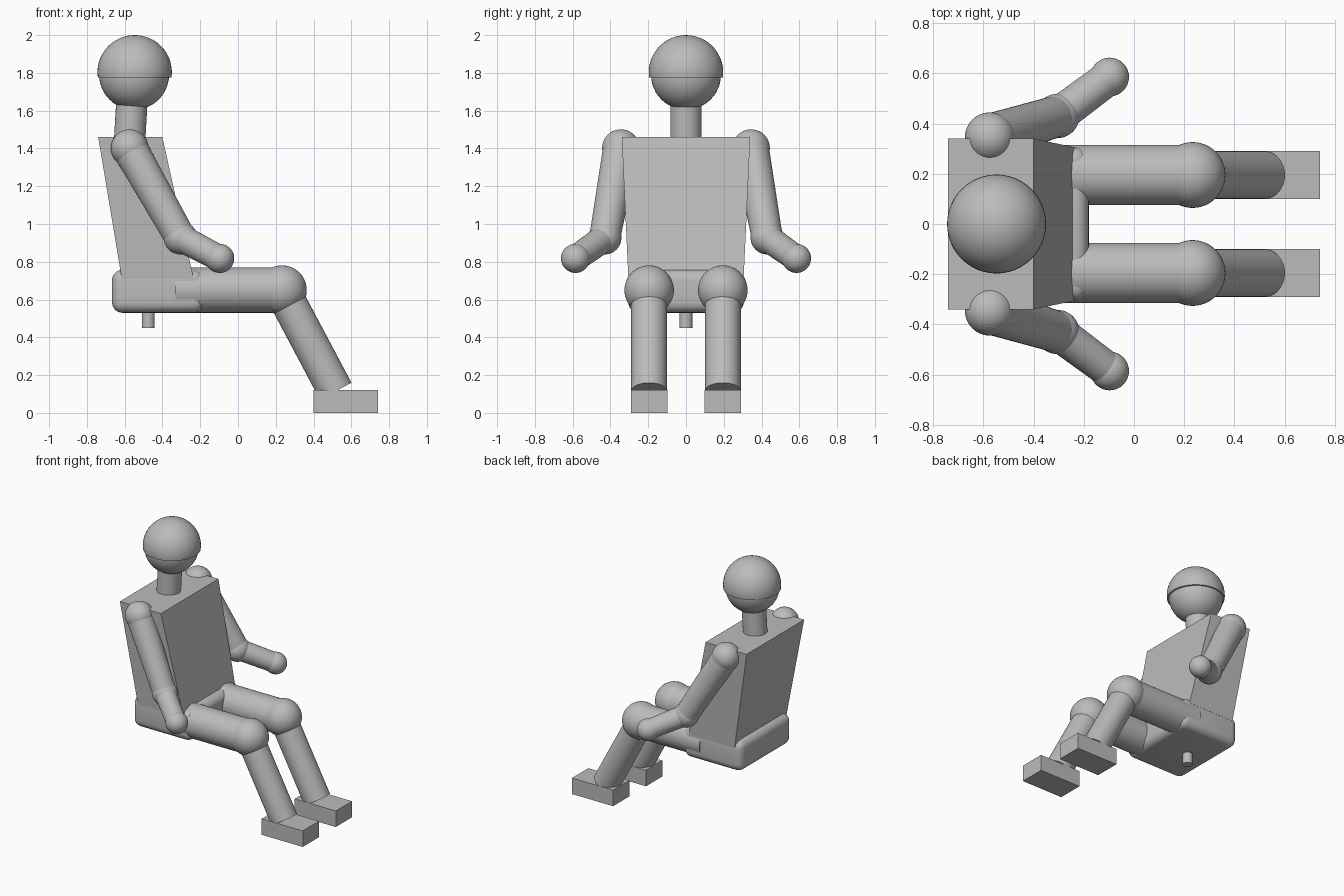
import bpy, bmesh, math
from mathutils import Vector, Matrix

cube = bpy.data.objects.get("Cube")
if cube:
    bpy.data.objects.remove(cube, do_unlink=True)

grey = bpy.data.materials.new("plain grey")
grey.use_nodes = True
grey.diffuse_color = (0.5, 0.5, 0.5, 1)
grey.node_tree.nodes["Principled BSDF"].inputs["Base Color"].default_value = (0.5, 0.5, 0.5, 1)


def finish(name, bm, smooth=True):
    bmesh.ops.recalc_face_normals(bm, faces=bm.faces)
    mesh = bpy.data.meshes.new(name)
    bm.to_mesh(mesh)
    bm.free()
    mesh.materials.append(grey)
    obj = bpy.data.objects.new(name, mesh)
    bpy.context.collection.objects.link(obj)
    if smooth:
        bpy.ops.object.select_all(action="DESELECT")
        obj.select_set(True)
        bpy.context.view_layer.objects.active = obj
        bpy.ops.object.shade_smooth_by_angle(angle=math.radians(35))
    return obj


def ball(name, centre, radius, cut_z=None):
    bm = bmesh.new()
    bmesh.ops.create_uvsphere(bm, u_segments=48, v_segments=24, radius=radius,
                              matrix=Matrix.Translation(centre))
    if cut_z is not None:
        cut = bmesh.ops.bisect_plane(bm, geom=bm.verts[:] + bm.edges[:] + bm.faces[:],
                                     plane_co=(0, 0, cut_z), plane_no=(0, 0, 1), clear_inner=True)
        rim = [e for e in cut["geom_cut"] if isinstance(e, bmesh.types.BMEdge)]
        bmesh.ops.holes_fill(bm, edges=rim, sides=0)
    return finish(name, bm)


def limb(name, start, end, r_start, r_end):
    a, b = Vector(start), Vector(end)
    turn = (b - a).to_track_quat("Z", "Y").to_matrix().to_4x4()
    bm = bmesh.new()
    bmesh.ops.create_cone(bm, cap_ends=True, segments=48, radius1=r_start, radius2=r_end,
                          depth=(b - a).length, matrix=Matrix.Translation((a + b) / 2) @ turn)
    return finish(name, bm)


def block(name, low, high, bevel=0.0):
    low, high = Vector(low), Vector(high)
    bm = bmesh.new()
    bmesh.ops.create_cube(bm, size=1, matrix=Matrix.Translation((low + high) / 2)
                          @ Matrix.Diagonal((high - low).to_4d()))
    if bevel:
        bmesh.ops.bevel(bm, geom=bm.edges[:], offset=bevel, segments=6, profile=0.5,
                        affect="EDGES")
    return finish(name, bm, smooth=bevel > 0)


# Head, cap and neck
ball("head", (-0.55, 0, 1.79), 0.185)
ball("cap", (-0.547, 0, 1.803), 0.197, cut_z=1.775)
limb("neck", (-0.575, 0, 1.42), (-0.56, 0, 1.68), 0.083, 0.083)

# Leaning, tapered torso
bm = bmesh.new()
bmesh.ops.create_cube(bm, size=2)
for v in bm.verts:
    top, front = v.co.z > 0, v.co.x > 0
    if top:
        v.co = (-0.40 if front else -0.74, v.co.y * 0.34, 1.46)
    else:
        v.co = (-0.235 if front else -0.615, v.co.y * 0.305, 0.71)
finish("torso", bm, smooth=False)

# Rounded pelvis with a mounting peg below
block("pelvis", (-0.667, -0.305, 0.53), (-0.18, 0.305, 0.757), bevel=0.055)
limb("peg", (-0.475, 0, 0.45), (-0.475, 0, 0.56), 0.034, 0.034)

# Paired arms and legs
for side, s in (("left", 1), ("right", -1)):
    shoulder = (-0.574, s * 0.345, 1.402)
    elbow = (-0.305, s * 0.43, 0.927)
    hand = (-0.097, s * 0.585, 0.818)
    ball(side + "_shoulder", shoulder, 0.099)
    limb(side + "_upper_arm", shoulder, elbow, 0.094, 0.082)
    ball(side + "_elbow", elbow, 0.088)
    limb(side + "_forearm", elbow, hand, 0.073, 0.069)
    ball(side + "_hand", hand, 0.077)

    y = s * 0.195
    knee = (0.233, y, 0.65)
    limb(side + "_thigh", (-0.33, y, 0.65), knee, 0.12, 0.12)
    ball(side + "_knee", knee, 0.131)
    limb(side + "_shin", knee, (0.517, y, 0.115), 0.095, 0.095)
    block(side + "_foot", (0.40, y - 0.096, 0), (0.74, y + 0.096, 0.12))
